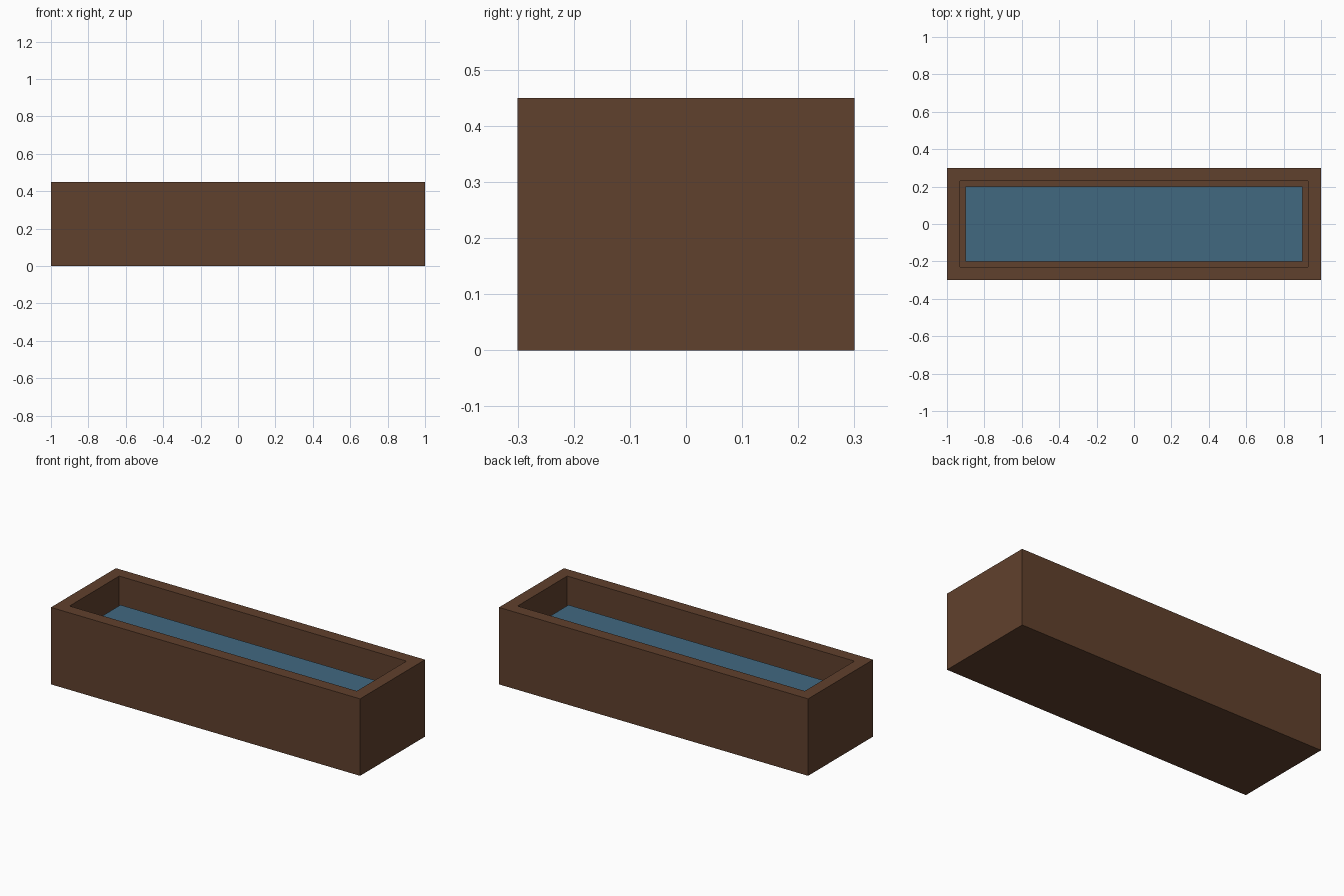
import bpy
import bmesh
from mathutils import Matrix

default_cube = bpy.data.objects.get("Cube")
if default_cube:
    bpy.data.objects.remove(default_cube, do_unlink=True)

LENGTH, WIDTH, HEIGHT = 2.0, 0.6, 0.45
WALL, FLOOR, WATER_LEVEL = 0.1, 0.1, 0.3


def make_material(name, color):
    mat = bpy.data.materials.new(name)
    mat.use_nodes = True
    mat.diffuse_color = color
    bsdf = next(n for n in mat.node_tree.nodes if n.type == "BSDF_PRINCIPLED")
    bsdf.inputs["Base Color"].default_value = color
    return mat


def add_object(name, bm, mat):
    mesh = bpy.data.meshes.new(name)
    bm.to_mesh(mesh)
    bm.free()
    mesh.materials.append(mat)
    obj = bpy.data.objects.new(name, mesh)
    bpy.context.collection.objects.link(obj)
    return obj


wood = make_material("brown wood", (0.118, 0.052, 0.026, 1))
blue = make_material("blue water", (0.053, 0.138, 0.216, 1))

# Trough: a box whose top is inset to form the rim, then sunk to the floor
bm = bmesh.new()
bmesh.ops.create_cube(bm, size=1, matrix=Matrix.Translation((0, 0, HEIGHT / 2))
                      @ Matrix.Diagonal((LENGTH, WIDTH, HEIGHT, 1)))
bm.normal_update()
top = max(bm.faces, key=lambda f: f.calc_center_median().z)
bmesh.ops.inset_region(bm, faces=[top], thickness=WALL)
cavity = bmesh.ops.extrude_discrete_faces(bm, faces=[top])["faces"][0]
bmesh.ops.translate(bm, verts=cavity.verts, vec=(0, 0, FLOOR - HEIGHT))
bmesh.ops.recalc_face_normals(bm, faces=bm.faces)
add_object("trough", bm, wood)

# Water surface: a flat sheet filling the cavity from wall to wall
bm = bmesh.new()
bmesh.ops.create_grid(bm, x_segments=1, y_segments=1, size=0.5,
                      matrix=Matrix.Translation((0, 0, WATER_LEVEL))
                      @ Matrix.Diagonal((LENGTH - 2 * WALL, WIDTH - 2 * WALL, 1, 1)))
add_object("water_surface", bm, blue)
